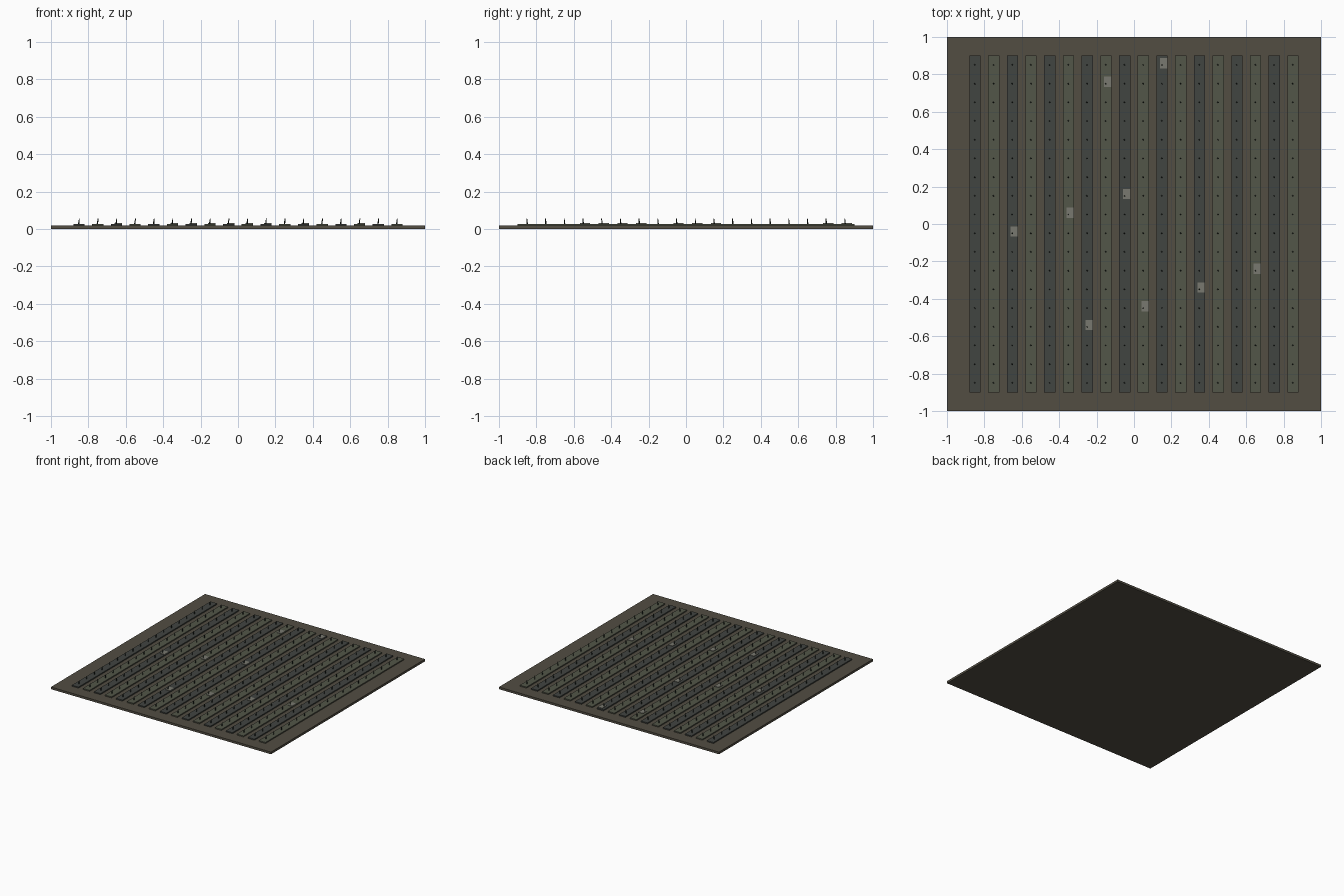
import bpy
from mathutils import Vector

if "Cube" in bpy.data.objects:
    bpy.data.objects.remove(bpy.data.objects["Cube"])


def material(name, c):
    m = bpy.data.materials.new(name)
    m.diffuse_color = (*c, 1)
    m.use_nodes = True
    m.node_tree.nodes["Principled BSDF"].inputs["Base Color"].default_value = m.diffuse_color
    return m


soil = material("soil", (0.085, 0.075, 0.055))
dark = material("dark_bed", (0.053, 0.058, 0.053))
green = material("green_bed", (0.085, 0.092, 0.065))
leaf = material("stem", (0.02, 0.03, 0.022))
pale = material("tag", (0.19, 0.19, 0.16))


def box(name, x, y, z0, sx, sy, sz, mat):
    bpy.ops.mesh.primitive_cube_add(size=1, location=(x, y, z0 + sz / 2))
    o = bpy.context.object
    o.name = name
    o.scale = (sx, sy, sz)
    o.data.materials.append(mat)
    return o


# ground slab
box("ground_slab", 0, 0, 0, 2, 2, 0.018, soil)

# raised beds, alternating colour
ticks = [round(-0.85 + 0.1 * i, 2) for i in range(18)]
for i, x in enumerate(ticks):
    box("bed", x, 0, 0.016, 0.06, 1.8, 0.011, green if i % 2 else dark)

# one leaning stem mesh shared by the whole grid
bpy.ops.mesh.primitive_cone_add(vertices=4, radius1=0.004, radius2=0.002, depth=0.03)
stem = bpy.context.object
stem.name = "stem"
for v in stem.data.vertices:
    v.co += Vector((0.12, -0.08, 0)) * (v.co.z)
stem.data.materials.append(leaf)
for x in ticks:
    for y in ticks:
        o = stem.copy()
        o.location = (x, y, 0.04)
        bpy.context.collection.objects.link(o)
bpy.data.objects.remove(stem)

# small flat tags beside some stems
for x, y in [(-0.64, -0.04), (-0.14, 0.76), (0.16, 0.86), (-0.04, 0.16), (-0.34, 0.06),
             (-0.24, -0.54), (0.06, -0.44), (0.36, -0.34), (0.66, -0.24)]:
    box("tag", x, y, 0.026, 0.04, 0.055, 0.005, pale)
